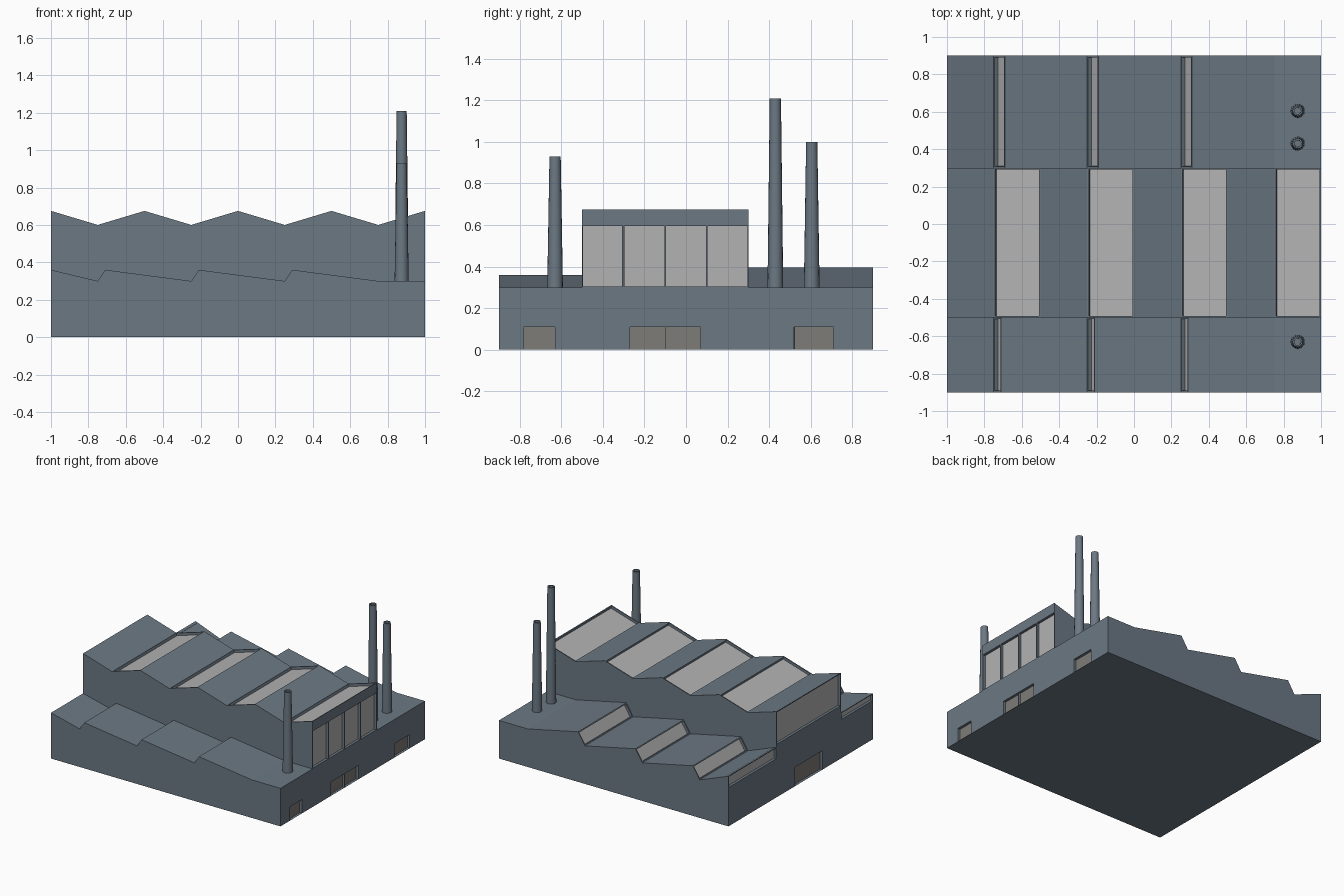
import bpy, bmesh
from mathutils import Vector

if "Cube" in bpy.data.objects:
    bpy.data.objects.remove(bpy.data.objects["Cube"])


def material(name, col):
    m = bpy.data.materials.new(name)
    m.diffuse_color = (*col, 1)
    m.use_nodes = True
    m.node_tree.nodes["Principled BSDF"].inputs["Base Color"].default_value = m.diffuse_color
    return m


WALL = material("slate", (0.15, 0.19, 0.23))
GLASS = material("window_grey", (0.45, 0.45, 0.45))
DOOR = material("door_grey", (0.21, 0.20, 0.19))


def finish(bm, name):
    me = bpy.data.meshes.new(name)
    bm.to_mesh(me)
    bm.free()
    for m in (WALL, GLASS, DOOR):
        me.materials.append(m)
    ob = bpy.data.objects.new(name, me)
    bpy.context.collection.objects.link(ob)
    return ob


def prism(profile, y0, y1):
    """Extrude an x/z roof profile along y."""
    bm = bmesh.new()
    f = bm.faces.new([bm.verts.new((x, y0, z)) for x, z in profile])
    r = bmesh.ops.extrude_face_region(bm, geom=[f])
    bmesh.ops.translate(bm, vec=(0, y1 - y0, 0),
                        verts=[v for v in r["geom"] if isinstance(v, bmesh.types.BMVert)])
    bmesh.ops.recalc_face_normals(bm, faces=bm.faces)
    return bm


def recess(bm, faces, frame, depth, mat):
    """Inset a frame, then sink the pane."""
    bm.normal_update()
    bmesh.ops.inset_individual(bm, faces=faces, thickness=frame, depth=0)
    bmesh.ops.inset_individual(bm, faces=faces, thickness=0.0005, depth=-depth)
    for f in faces:
        f.material_index = mat


def end_panel(bm, side, y0, y1, z0, z1, frame, mat):
    """Cut a rectangle out of an end wall (x = side) and recess it."""
    for axis, val in ((1, y0), (1, y1), (2, z0), (2, z1)):
        co, no = Vector((side, 0, 0)), Vector((0, 0, 0))
        co[axis], no[axis] = val, 1
        fs = [f for f in bm.faces if all(abs(v.co.x - side) < 1e-4 for v in f.verts)]
        geom = set(fs)
        for f in fs:
            geom.update(f.edges)
            geom.update(f.verts)
        bmesh.ops.bisect_plane(bm, geom=list(geom), dist=1e-4, plane_co=co, plane_no=no)
    pick = []
    for f in bm.faces:
        c = f.calc_center_median()
        if abs(c.x - side) < 1e-4 and y0 < c.y < y1 and z0 < c.z < z1:
            pick.append(f)
    recess(bm, pick, frame, 0.02, mat)


def roof_glass(bm):
    """Skylights on roof faces that look towards -x."""
    bm.normal_update()
    recess(bm, [f for f in bm.faces if f.normal.z > 0.1 and f.normal.x < -0.1], 0.012, 0.02, 1)


def aisle(name, y0, y1, top, run, doors):
    prof = [(1, 0), (1, 0.3), (0.75, 0.3)]
    for x in (0.25, -0.25, -0.75):
        prof += [(x + run, top), (x, 0.3)]
    prof += [(-1, top), (-1, 0)]
    bm = prism(prof, y0, y1)
    roof_glass(bm)
    end_panel(bm, -1, y0, y1, 0.3, top, 0.008, 1)
    for a, b in doors:
        end_panel(bm, 1, a, b, 0, 0.11, 0.001, 2)
    finish(bm, name)


# low side aisles with sawtooth roofs
aisle("front_aisle", -0.9, -0.5, 0.36, 0.04, [(-0.78, -0.63)])
aisle("back_aisle", 0.3, 0.9, 0.395, 0.06, [(0.52, 0.71)])

# tall central hall with zigzag roof
prof = [(1, 0)] + [(1 - i * 0.25, 0.6 if i % 2 else 0.675) for i in range(9)] + [(-1, 0)]
hall = prism(prof, -0.5, 0.3)
roof_glass(hall)
for i in range(4):
    end_panel(hall, 1, -0.5 + 0.2 * i, -0.3 + 0.2 * i, 0.3, 0.6, 0.006, 1)
end_panel(hall, 1, -0.27, -0.1, 0, 0.11, 0.001, 2)
end_panel(hall, 1, -0.1, 0.07, 0, 0.11, 0.001, 2)
end_panel(hall, -1, -0.5, 0.3, 0.41, 0.675, 0.01, 1)
end_panel(hall, -1, -0.27, 0.07, 0, 0.15, 0.001, 2)
finish(hall, "main_hall")

# hollow tapered chimneys
for n, (y, top) in enumerate(((-0.63, 0.93), (0.43, 1.21), (0.605, 1.0))):
    bm = bmesh.new()
    h = top - 0.29
    bmesh.ops.create_cone(bm, cap_ends=True, segments=16, radius1=0.038, radius2=0.027, depth=h)
    bmesh.ops.translate(bm, verts=bm.verts, vec=(0.875, y, 0.29 + h / 2))
    bm.normal_update()
    cap = [f for f in bm.faces if f.normal.z > 0.9]
    bmesh.ops.inset_individual(bm, faces=cap, thickness=0.009, depth=0)
    bmesh.ops.inset_individual(bm, faces=cap, thickness=0.0005, depth=-0.08)
    ob = finish(bm, f"chimney_{n + 1}")
    bpy.ops.object.select_all(action='DESELECT')
    ob.select_set(True)
    bpy.context.view_layer.objects.active = ob
    bpy.ops.object.shade_smooth_by_angle()
